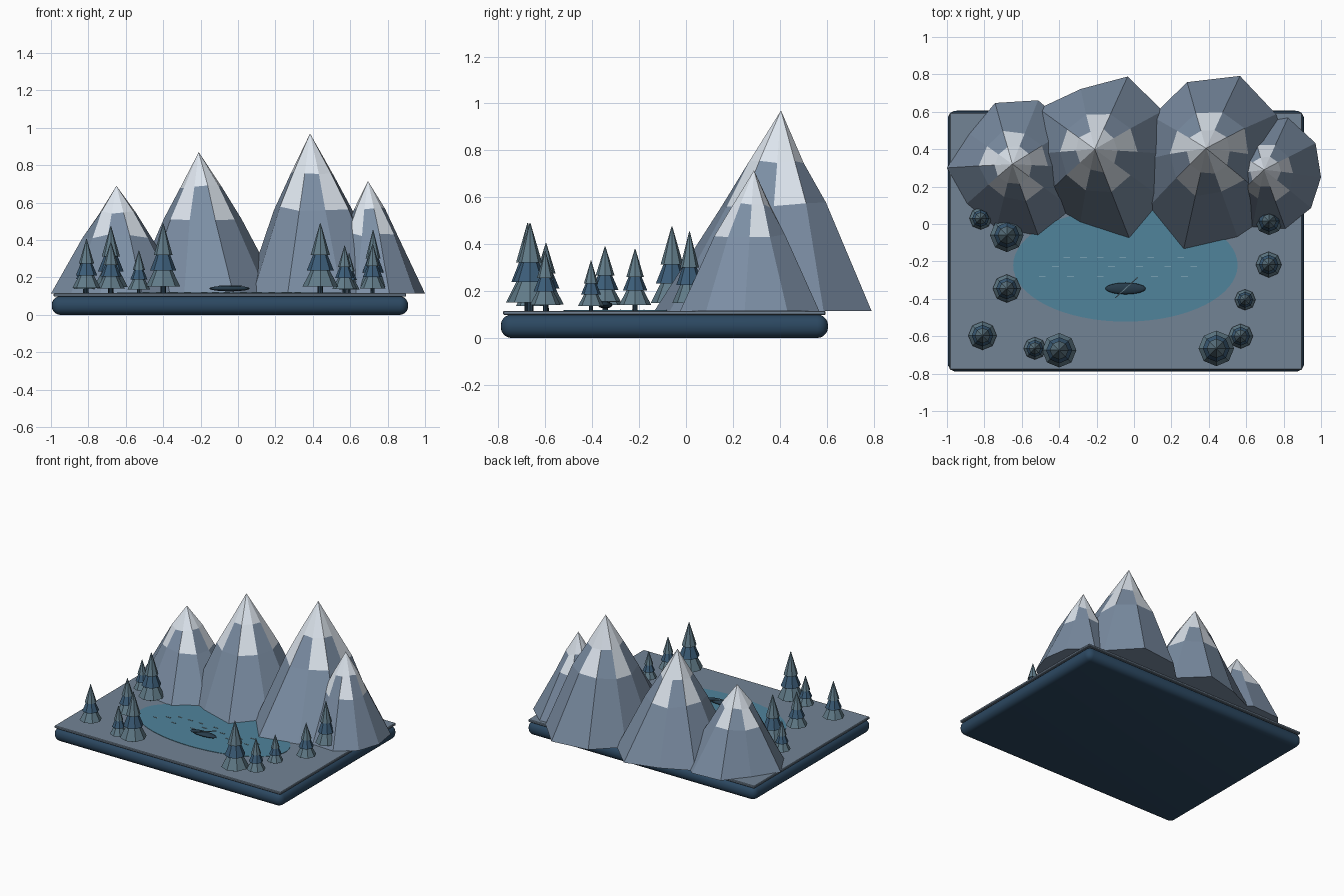
import bpy, bmesh, random
from math import sin, cos, radians, atan2, hypot
from mathutils import Matrix

if "Cube" in bpy.data.objects:
    bpy.data.objects.remove(bpy.data.objects["Cube"])

random.seed(4)


def material(name, rgb):
    m = bpy.data.materials.new(name)
    m.diffuse_color = (*rgb, 1)
    m.use_nodes = True
    m.node_tree.nodes["Principled BSDF"].inputs["Base Color"].default_value = m.diffuse_color
    return m


NAVY = material("navy", (0.025, 0.065, 0.12))
GROUND = material("ground_slate", (0.17, 0.23, 0.30))
ROCK = material("rock", (0.20, 0.27, 0.37))
SNOW = material("snow", (0.72, 0.78, 0.85))
WATER = material("water", (0.08, 0.23, 0.33))
RIPPLE = material("ripple_pale", (0.35, 0.5, 0.58))
PINE = material("pine_grey", (0.12, 0.20, 0.25))
PINE_DARK = material("pine_blue", (0.045, 0.11, 0.19))
WOOD = material("dark_wood", (0.02, 0.045, 0.07))


def finish(bm, name, *mats):
    bmesh.ops.recalc_face_normals(bm, faces=bm.faces)
    me = bpy.data.meshes.new(name)
    bm.to_mesh(me)
    bm.free()
    for m in mats:
        me.materials.append(m)
    ob = bpy.data.objects.new(name, me)
    bpy.context.collection.objects.link(ob)
    return ob


def smooth(ob, angle=30):
    bpy.ops.object.select_all(action='DESELECT')
    ob.select_set(True)
    bpy.context.view_layer.objects.active = ob
    bpy.ops.object.shade_smooth_by_angle(angle=radians(angle))


def box(name, center, size, mat, bevel=0, rot=0, segments=5):
    bm = bmesh.new()
    bmesh.ops.create_cube(bm, size=1)
    bmesh.ops.scale(bm, vec=size, verts=bm.verts)
    if bevel:
        bmesh.ops.bevel(bm, geom=bm.edges[:], offset=bevel, segments=segments,
                        profile=0.5, affect='EDGES')
    bmesh.ops.transform(bm, matrix=Matrix.Translation(center) @ Matrix.Rotation(rot, 4, 'Z'),
                        verts=bm.verts)
    return finish(bm, name, mat)


def add_cone(bm, x, y, z0, z1, r0, r1, sides, mat_index=0):
    before = set(bm.faces)
    bmesh.ops.create_cone(bm, cap_ends=True, segments=sides, radius1=r0, radius2=r1,
                          depth=z1 - z0, matrix=Matrix.Translation((x, y, (z0 + z1) / 2)))
    for f in set(bm.faces) - before:
        f.material_index = mat_index


# Rounded plinth and thin ground slab
smooth(box("plinth", (-0.043, -0.092, 0.05), (1.905, 1.395, 0.1), NAVY, 0.046))
box("ground_slab", (-0.043, -0.092, 0.107), (1.885, 1.375, 0.018), GROUND, 0.004, segments=1)

# Lake disc
bm = bmesh.new()
add_cone(bm, 0, 0, 0, 0.006, 1, 1, 64)
bmesh.ops.transform(bm, matrix=Matrix.Translation((-0.046, -0.22, 0.113))
                    @ Matrix.Diagonal((0.6, 0.302, 1, 1)), verts=bm.verts)
smooth(finish(bm, "lake", WATER))

# Ripple dashes in three rows
for y, xs in ((-0.18, (-0.36, -0.27, -0.18, -0.06, 0.09, 0.25)),
              (-0.228, (-0.42, -0.12, 0.03, 0.18, 0.32)),
              (-0.28, (-0.49, -0.34, -0.18, 0.11, 0.27))):
    for x in xs:
        box("ripple", (x, y, 0.120), (0.036, 0.004, 0.004), RIPPLE)

# Boat hull and oar
bm = bmesh.new()
bmesh.ops.create_uvsphere(bm, u_segments=24, v_segments=12, radius=1)
bmesh.ops.transform(bm, matrix=Matrix.Translation((-0.045, -0.345, 0.141))
                    @ Matrix.Diagonal((0.108, 0.031, 0.015, 1)), verts=bm.verts)
smooth(finish(bm, "boat_hull", WOOD), 60)
box("oar", (-0.04, -0.34, 0.156), (hypot(0.12, 0.11), 0.005, 0.005), PINE,
    rot=atan2(0.11, 0.12))

# Ten-sided mountains: irregular foot, two rings, off-centre apex, snow cap with tongues
GROUND_Z = 0.114


def mountain(name, center, apex, radii):
    cx, cy = center
    ax, ay, az = apex
    mean = sum(radii) / len(radii)
    bm = bmesh.new()
    rings = []
    for t, k, even in ((0, 1, 0), (0.53, 0.52, 0.5), (0.75, 0.28, 0.8)):
        ring = []
        for i, r in enumerate(radii):
            a = radians(36 * i)
            jitter = random.uniform(0.94, 1.06) if t else 1
            rr = k * (r * (1 - even) + mean * even) * jitter
            x = cx + (ax - cx) * t + rr * cos(a)
            y = cy + (ay - cy) * t + rr * sin(a)
            z = GROUND_Z + (az - GROUND_Z) * t + (random.uniform(-0.012, 0.012) if t else 0)
            ring.append(bm.verts.new((x, y, z)))
        rings.append(ring)
    top = bm.verts.new(apex)
    bm.faces.new(rings[0])
    n = len(radii)
    for i in range(n):
        j = (i + 1) % n
        for level in (0, 1):
            lo, hi = rings[level], rings[level + 1]
            f = bm.faces.new((lo[i], lo[j], hi[j], hi[i]))
            f.material_index = int(level == 1 and i % 2 == 0)
        bm.faces.new((rings[2][i], rings[2][j], top)).material_index = 1
    finish(bm, name, ROCK, SNOW)


mountain("mountain_left", (-0.63, 0.30), (-0.65, 0.32, 0.69),
         (.36, .36, .38, .365, .31, .37, .325, .34, .38, .37))
mountain("mountain_centre_left", (-0.17, 0.37), (-0.21, 0.40, 0.87),
         (.40, .40, .44, .37, .42, .40, .40, .38, .47, .40))
mountain("mountain_centre_right", (0.42, 0.34), (0.385, 0.405, 0.97),
         (.42, .42, .475, .44, .40, .38, .42, .50, .43, .44))
mountain("mountain_right", (0.72, 0.25), (0.695, 0.29, 0.715),
         (.28, .31, .335, .30, .27, .28, .28, .28, .29, .28))

# Pines: trunk plus three stacked eight-sided cones; x, y, radius, tip height
pines = ((-.82, .03, .06, .35), (-.68, -.06, .09, .475), (-.68, -.345, .075, .39),
         (-.81, -.597, .076, .405), (-.53, -.665, .06, .345), (-.40, -.675, .092, .49),
         (.44, -.665, .095, .49), (.57, -.60, .066, .37), (.594, -.405, .056, .33),
         (.72, -.217, .069, .38), (.722, .015, .074, .455))
for x, y, r, tip in pines:
    h = tip - GROUND_Z
    bm = bmesh.new()
    add_cone(bm, x, y, GROUND_Z, GROUND_Z + 0.2 * h, 0.16 * r, 0.14 * r, 8, 2)
    for z0, z1, k, mat in ((.10, .58, 1, 0), (.33, .79, .76, 1), (.55, 1, .54, 0)):
        add_cone(bm, x, y, GROUND_Z + z0 * h, GROUND_Z + z1 * h, k * r, 0.02 * r, 8, mat)
    finish(bm, "pine_tree", PINE, PINE_DARK, WOOD)
